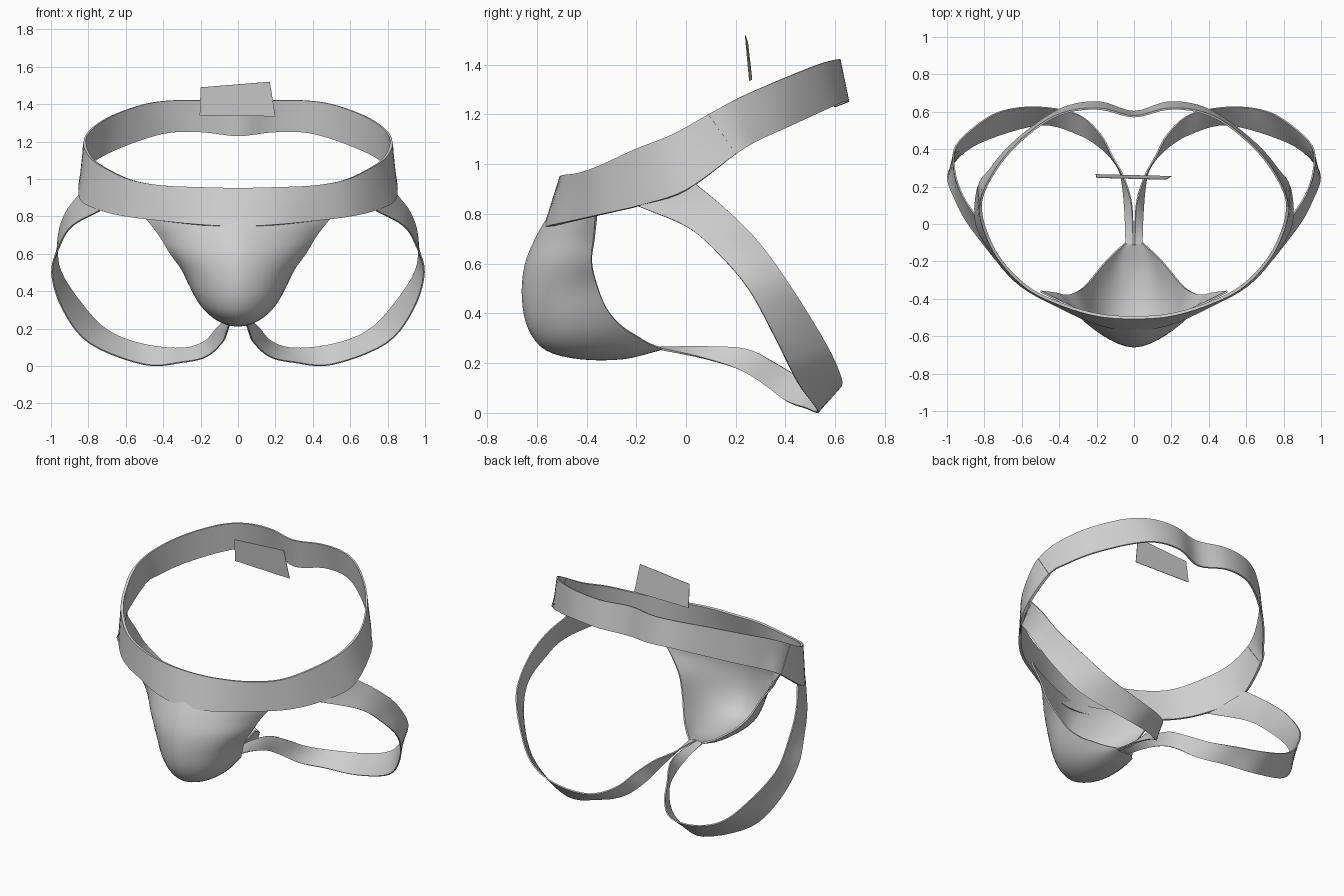
import bpy
from math import sin, pi
from mathutils import Vector

cube = bpy.data.objects.get("Cube")
if cube:
    bpy.data.objects.remove(cube, do_unlink=True)

fabric = bpy.data.materials.new("light_grey_fabric")
fabric.use_nodes = True
grey = (0.62, 0.62, 0.62, 1)
fabric.diffuse_color = grey
fabric.node_tree.nodes["Principled BSDF"].inputs["Base Color"].default_value = grey


def spline(points, steps=5, symmetric=False):
    """Smooth curve through the points; symmetric curves cross x = 0 squarely."""
    p = [Vector(q) for q in points]

    def beyond(end, inner):
        if symmetric:
            return Vector((-inner.x, inner.y, inner.z))
        return 2 * end - inner

    p = [beyond(p[0], p[1])] + p + [beyond(p[-1], p[-2])]
    out = []
    for a, b, c, d in zip(p, p[1:], p[2:], p[3:]):
        for i in range(steps):
            t = i / steps
            out.append(0.5 * (2 * b + (c - a) * t + (2 * a - 5 * b + 4 * c - d) * t ** 2
                              + (3 * b - a - 3 * c + d) * t ** 3))
    return out + [p[-2]]


def cloth(name, rows, thickness, mirror=True):
    """Sheet through rows of points, thickened into cloth."""
    n = len(rows[0])
    verts = [v for row in rows for v in row]
    faces = [(r * n + i, r * n + i + 1, (r + 1) * n + i + 1, (r + 1) * n + i)
             for r in range(len(rows) - 1) for i in range(n - 1)]
    mesh = bpy.data.meshes.new(name)
    mesh.from_pydata(verts, [], faces)
    mesh.materials.append(fabric)
    obj = bpy.data.objects.new(name, mesh)
    bpy.context.collection.objects.link(obj)
    if mirror:
        obj.modifiers.new("mirror", 'MIRROR').merge_threshold = 0.002
    solid = obj.modifiers.new("thickness", 'SOLIDIFY')
    solid.thickness = thickness
    solid.offset = 0
    bpy.ops.object.select_all(action='DESELECT')
    obj.select_set(True)
    bpy.context.view_layer.objects.active = obj
    bpy.ops.object.convert(target='MESH')
    bpy.ops.object.shade_smooth_by_angle(angle=0.7)
    return obj


def ribbon(edge_a, edge_b, across=3):
    return [[a.lerp(b, i / across) for i in range(across + 1)]
            for a, b in zip(edge_a, edge_b)]


# Waistband, from the front centre round to the back centre
band_top = spline([
    (0, -.50, .95), (.2, -.485, .955), (.4, -.425, .965), (.57, -.34, .995),
    (.71, -.2, 1.06), (.79, -.05, 1.12), (.82, .09, 1.2), (.78, .22, 1.27),
    (.67, .38, 1.34), (.5, .53, 1.4), (.35, .6, 1.42), (.18, .615, 1.42),
    (0, .575, 1.415)], symmetric=True)
band_bottom = spline([
    (0, -.565, .745), (.2, -.53, .755), (.4, -.44, .775), (.6, -.33, .80),
    (.74, -.18, .835), (.84, 0, .895), (.83, .2, 1.04), (.77, .29, 1.095),
    (.67, .41, 1.15), (.5, .55, 1.215), (.35, .63, 1.25), (.18, .65, 1.25),
    (0, .60, 1.23)], symmetric=True)
band = ribbon(band_top, band_bottom)
seam = 6 * 5
cloth("front_waistband", band[:seam + 1], .016)
cloth("back_waistband", band[seam:], .010)

# Leg straps, from the hips down the back and in to the pouch tip
strap_front = spline([
    (.74, -.19, .83), (.885, 0, .75), (.95, .12, .65), (.995, .25, .5),
    (.935, .36, .3), (.79, .45, .12), (.5, .53, .008), (.3, .48, .02),
    (.17, .4, .05), (.085, .3, .125), (.06, .2, .18), (.048, .05, .225),
    (.045, -.11, .258)])
strap_back = spline([
    (.845, .04, .92), (.92, .16, .82), (.96, .29, .69), (.95, .42, .51),
    (.81, .55, .3), (.68, .61, .18), (.5, .625, .115), (.3, .585, .095),
    (.18, .48, .13), (.115, .36, .2), (.055, .25, .255), (.012, .1, .265),
    (.004, -.11, .263)])
cloth("leg_straps", ribbon(strap_front, strap_back), .008)

# Pouch, lofted between its middle line and its open rim
middle = spline([
    (0, -.55, .79), (0, -.602, .7), (0, -.645, .59), (0, -.655, .46),
    (0, -.63, .34), (0, -.56, .255), (0, -.42, .22), (0, -.25, .221),
    (0, -.11, .255)], steps=4)
rim = spline([
    (.5, -.36, .8), (.42, -.37, .7), (.365, -.38, .61), (.3, -.36, .52),
    (.25, -.32, .42), (.2, -.26, .35), (.15, -.2, .31), (.1, -.15, .28),
    (.045, -.1, .26)], steps=4)
rows = []
for k, (m, r) in enumerate(zip(middle, rim)):
    fullness = min(1, k / (len(rim) * .55))
    row = []
    for i in range(11):
        u = i / 10
        side = u + (sin(u * pi / 2) - u) * fullness
        depth = u ** (1.4 + .4 * fullness)
        row.append(Vector((r.x * side, m.y + (r.y - m.y) * depth, m.z + (r.z - m.z) * depth)))
    rows.append(row)
cloth("pouch", rows, .010)

# Loose label above the back of the waistband
label = [[Vector((-.205, .265, 1.34)), Vector((.2, .255, 1.335))],
         [Vector((-.2, .248, 1.49)), Vector((.17, .238, 1.52))]]
cloth("back_label", label, .003, mirror=False)
